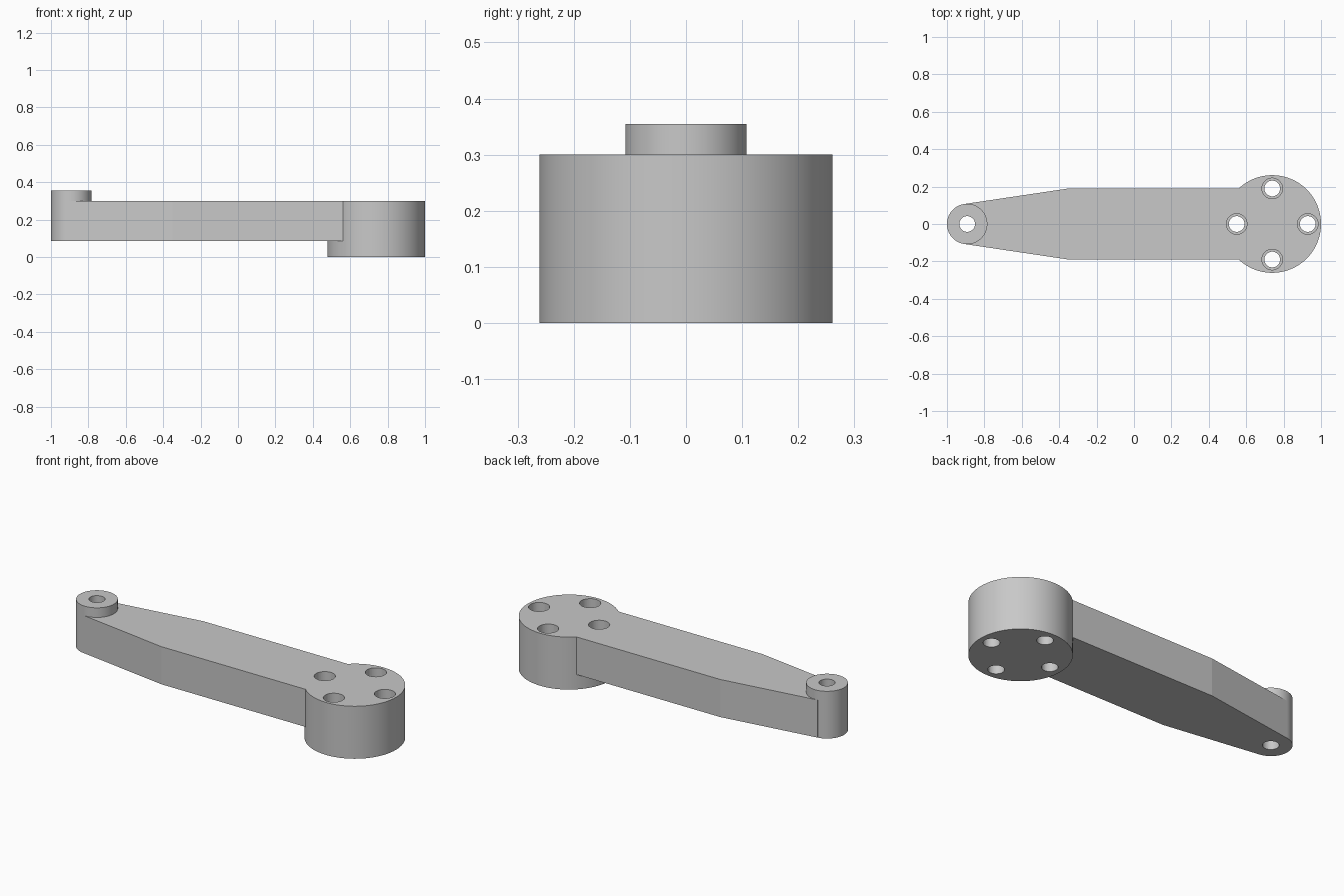
import bpy
import bmesh
import math

if "Cube" in bpy.data.objects:
    bpy.data.objects.remove(bpy.data.objects["Cube"], do_unlink=True)

HUB_X, HUB_R = 0.739, 0.261
TIP_X, TIP_R = -0.892, 0.108
ARM_Z, TOP_Z, TIP_Z = 0.085, 0.30, 0.355
HALF_W, TAPER_X = 0.19, -0.35
BOLT_CIRCLE, HOLE_R, BORE_R = 0.19, 0.042, 0.055

grey = bpy.data.materials.new("plain grey")
grey.use_nodes = True
grey.diffuse_color = (0.58, 0.58, 0.58, 1)
grey.node_tree.nodes["Principled BSDF"].inputs["Base Color"].default_value = grey.diffuse_color


def prism(name, outline, z0, z1):
    """Extrude a closed counter-clockwise outline from z0 to z1."""
    bm = bmesh.new()
    base = bm.faces.new([bm.verts.new((x, y, z0)) for x, y in outline])
    top = bmesh.ops.extrude_face_region(bm, geom=[base])["geom"]
    verts = [v for v in top if isinstance(v, bmesh.types.BMVert)]
    bmesh.ops.translate(bm, vec=(0, 0, z1 - z0), verts=verts)
    # Keep the start cap so that the solid is closed
    if not base.is_valid:
        bm.faces.new([v for v in bm.verts if v not in verts])
    bmesh.ops.recalc_face_normals(bm, faces=bm.faces)
    mesh = bpy.data.meshes.new(name)
    bm.to_mesh(mesh)
    bm.free()
    mesh.materials.append(grey)
    obj = bpy.data.objects.new(name, mesh)
    bpy.context.collection.objects.link(obj)
    return obj


def cylinder(name, x, y, r, z0, z1, sides=96):
    angles = [2 * math.pi * i / sides for i in range(sides)]
    return prism(name, [(x + r * math.cos(a), y + r * math.sin(a)) for a in angles], z0, z1)


def combine(target, tool, operation):
    """Apply one boolean and discard the tool."""
    mod = target.modifiers.new(operation.title(), "BOOLEAN")
    mod.operation, mod.object, mod.solver = operation, tool, "EXACT"
    bpy.context.view_layer.objects.active = target
    bpy.ops.object.modifier_apply(modifier=mod.name)
    bpy.data.objects.remove(tool, do_unlink=True)


# Tapered arm, whose sides meet the round tip at a tangent
dx, dy = TAPER_X - TIP_X, HALF_W
tilt = math.atan2(dy, dx) - math.asin(TIP_R / math.hypot(dx, dy))
tx, ty = TIP_X - TIP_R * math.sin(tilt), TIP_R * math.cos(tilt)
end_x = HUB_X - 0.1
side = [(tx, -ty), (TAPER_X, -HALF_W), (end_x, -HALF_W)]
arm = prism("crank_arm", side + [(x, -y) for x, y in reversed(side)], ARM_Z, TOP_Z)

# Hub and raised tip boss
combine(arm, cylinder("hub", HUB_X, 0, HUB_R, 0, TOP_Z, 128), "UNION")
combine(arm, cylinder("tip_boss", TIP_X, 0, TIP_R, ARM_Z, TIP_Z), "UNION")

# Pin hole in the tip
combine(arm, cylinder("pin_hole", TIP_X, 0, HOLE_R, -0.1, 0.5, 48), "DIFFERENCE")

# Four counterbored bolt holes in the hub
for i in range(4):
    a = i * math.pi / 2
    x, y = HUB_X + BOLT_CIRCLE * math.cos(a), BOLT_CIRCLE * math.sin(a)
    combine(arm, cylinder("bolt_hole", x, y, HOLE_R, -0.1, 0.5, 48), "DIFFERENCE")
    combine(arm, cylinder("counterbore", x, y, BORE_R, 0.15, 0.5, 48), "DIFFERENCE")

# Smooth round walls, crisp rims
bpy.ops.object.select_all(action="DESELECT")
arm.select_set(True)
bpy.context.view_layer.objects.active = arm
bpy.ops.object.shade_smooth_by_angle(angle=math.radians(6))
